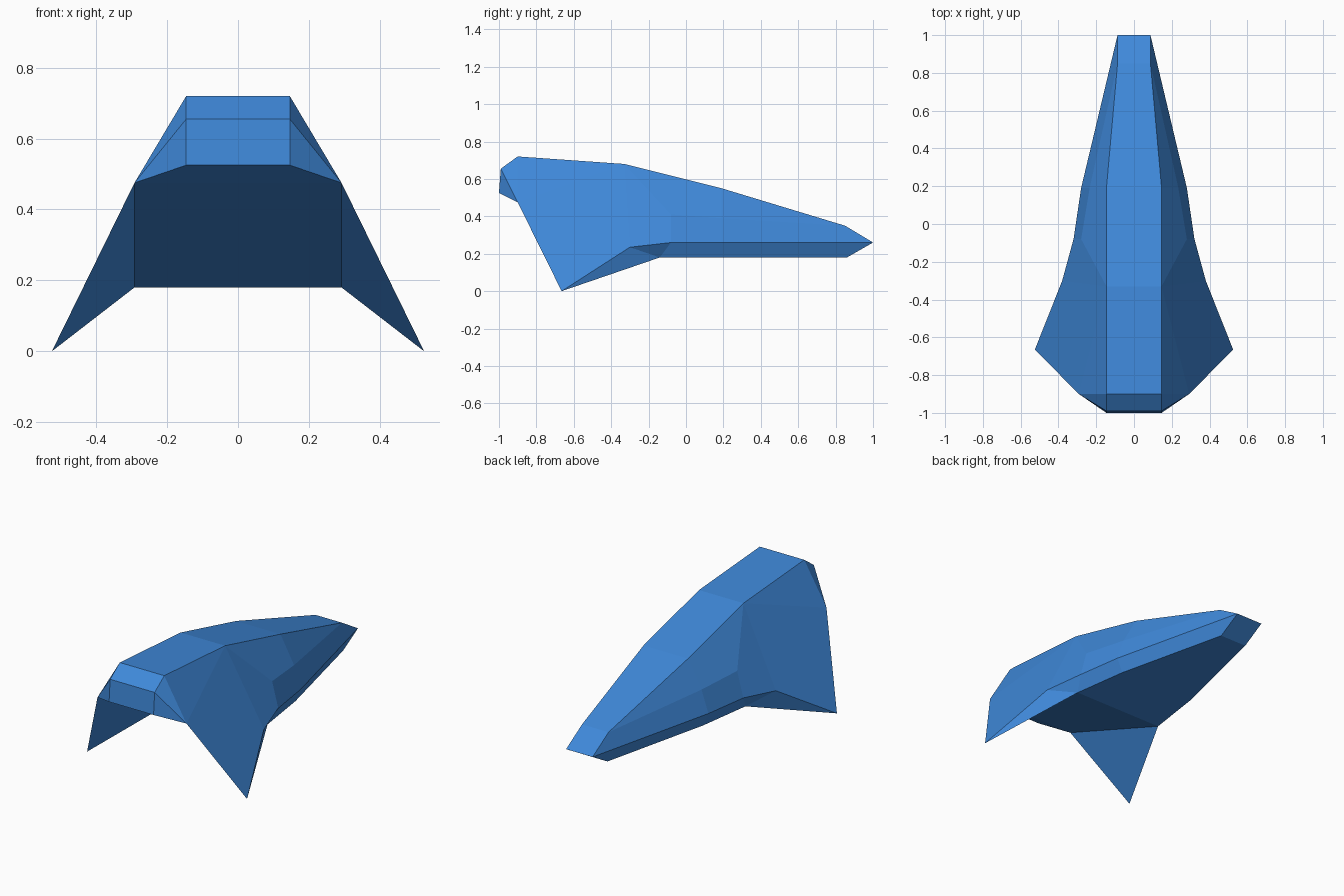
import bpy, bmesh

if "Cube" in bpy.data.objects:
    bpy.data.objects.remove(bpy.data.objects["Cube"])

# Named turning points on the +x side of the hull
prow = (.087, 1.0, .26)
nose_top = (.087, .85, .35)
crest = (.146, -.33, .68)
keel_end = (.292, -.14, .18)
tail_corner = (.292, -.9, .475)
wing_tip = (.525, -.665, 0)

# Half sections from nose to tail: deck, shelf, rim, keel
sections = [
    (prow, prow, prow, prow),
    (nose_top, nose_top, prow, (.087, .86, .18)),
    ((.146, .19, .55), (.235, .19, .39), (.28, .19, .26), (.245, .19, .18)),
    (crest, (.28, -.08, .41), (.32, -.08, .26), keel_end),
    (crest, crest, (.38, -.3, .235), keel_end),
    (crest, tail_corner, wing_tip, keel_end),
    ((.146, -.9, .72), tail_corner, tail_corner, keel_end),
    ((.146, -.99, .655), tail_corner, tail_corner, keel_end),
    ((.146, -1.0, .525), tail_corner, tail_corner, keel_end),
    (tail_corner,) * 4,
]


def loft(name, halves, material):
    """Skin mirrored half sections; repeated points collapse into triangles."""
    bm = bmesh.new()
    cache = {}

    def vert(co):
        if co not in cache:
            cache[co] = bm.verts.new(co)
        return cache[co]

    rings = [[vert(p) for p in h] + [vert((-x, y, z)) for x, y, z in reversed(h)]
             for h in halves]
    for a, b in zip(rings, rings[1:]):
        for i in range(len(a)):
            j = (i + 1) % len(a)
            corners = list(dict.fromkeys((a[i], a[j], b[j], b[i])))
            if len(corners) > 2:
                bm.faces.new(corners)
    bmesh.ops.recalc_face_normals(bm, faces=bm.faces)
    mesh = bpy.data.meshes.new(name)
    bm.to_mesh(mesh)
    bm.free()
    mesh.materials.append(material)
    obj = bpy.data.objects.new(name, mesh)
    bpy.context.collection.objects.link(obj)
    return obj


# Blue faceted hull with drooping side fins
blue = bpy.data.materials.new("blue")
blue.diffuse_color = (.05, .25, .7, 1)
blue.use_nodes = True
blue.node_tree.nodes["Principled BSDF"].inputs["Base Color"].default_value = blue.diffuse_color
loft("finned_hull", sections, blue)
